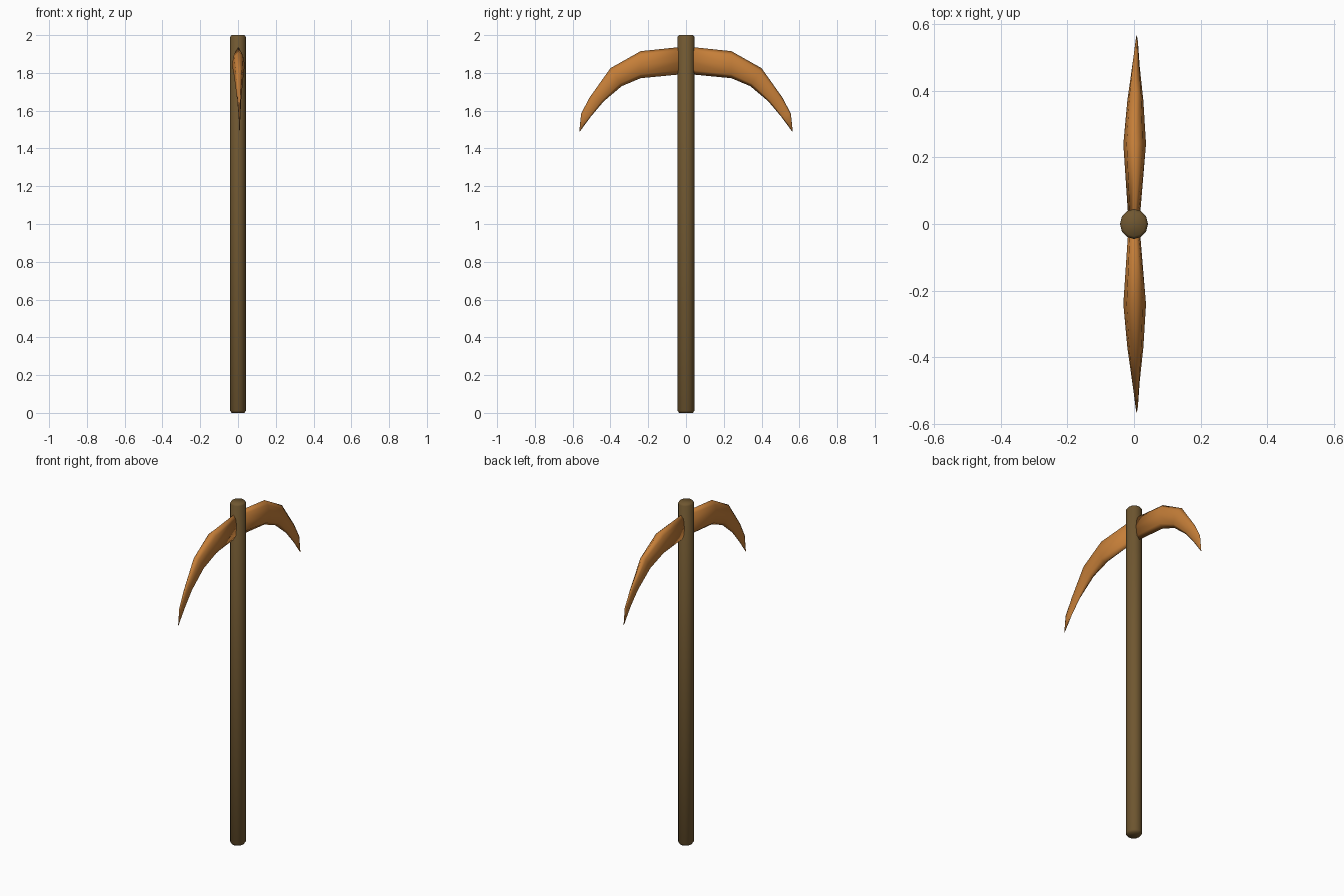
import bpy, bmesh, math
from mathutils import Vector

cube = bpy.data.objects.get("Cube")
if cube:
    bpy.data.objects.remove(cube, do_unlink=True)


def material(name, rgb):
    m = bpy.data.materials.new(name)
    m.use_nodes = True
    m.diffuse_color = (*rgb, 1)
    m.node_tree.nodes["Principled BSDF"].inputs["Base Color"].default_value = (*rgb, 1)
    return m


def loft(name, rings, mat):
    """Skin a list of equal-length rings and close both ends."""
    bm = bmesh.new()
    loops = [[bm.verts.new(p) for p in ring] for ring in rings]
    n = len(loops[0])
    for a, b in zip(loops, loops[1:]):
        for i in range(n):
            j = (i + 1) % n
            bm.faces.new((a[i], a[j], b[j], b[i]))
    bm.faces.new(loops[0])
    bm.faces.new(loops[-1])
    bmesh.ops.recalc_face_normals(bm, faces=bm.faces)
    for f in bm.faces:
        f.smooth = True
    mesh = bpy.data.meshes.new(name)
    bm.to_mesh(mesh)
    bm.free()
    mesh.materials.append(mat)
    obj = bpy.data.objects.new(name, mesh)
    bpy.context.collection.objects.link(obj)
    return obj


def oval(centre, u, v, sides):
    return [centre + u * math.cos(t) + v * math.sin(t)
            for t in (math.tau * i / sides for i in range(sides))]


wood = material("dark wood", (0.16, 0.095, 0.03))
copper = material("copper orange", (0.56, 0.21, 0.04))

# Handle: long pole with slightly rounded ends
pole = [(0, 0.034), (0.012, 0.042), (1.99, 0.042), (2, 0.034)]
loft("handle", [oval(Vector((0, 0, z)), Vector((r, 0, 0)), Vector((0, r * 1.07, 0)), 12)
                for z, r in pole], wood)

# Blades: outer (y, z), inner (y, z) and half width at each station
stations = [((0, 1.94), (0, 1.795), 0.016),
            ((0.24, 1.915), (0.24, 1.772), 0.034),
            ((0.40, 1.825), (0.34, 1.73), 0.024),
            ((0.51, 1.67), (0.435, 1.65), 0.011),
            ((0.555, 1.585), (0.505, 1.567), 0.005),
            ((0.565, 1.49), (0.563, 1.488), 0.001)]
for name, side in (("front_blade", -1), ("back_blade", 1)):
    rings = []
    for k, (outer, inner, half) in enumerate(stations):
        o = Vector((0, side * outer[0], outer[1]))
        i = Vector((0, side * inner[0], inner[1]))
        shift = Vector((0.002 * min(k, 4), 0, 0))
        rings.append(oval((o + i) / 2 + shift, (o - i) / 2, Vector((half, 0, 0)), 8))
    loft(name, rings, copper)
